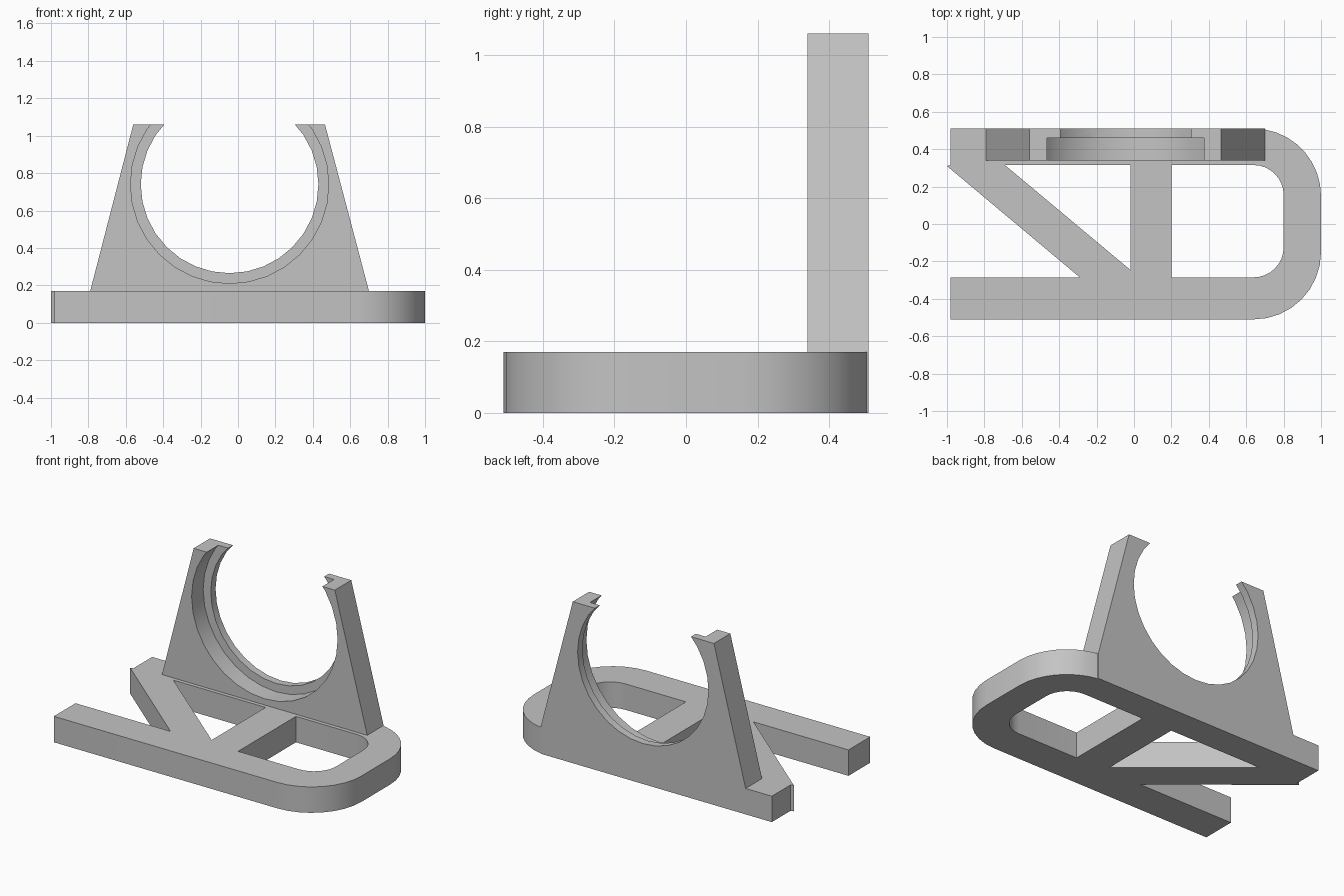
import bpy
import bmesh
from math import cos, sin, radians
from mathutils import Vector

cube = bpy.data.objects.get("Cube")
if cube:
    bpy.data.objects.remove(cube, do_unlink=True)

grey = bpy.data.materials.new("light grey plastic")
grey.use_nodes = True
colour = (0.55, 0.55, 0.55, 1.0)
grey.diffuse_color = colour
grey.node_tree.nodes["Principled BSDF"].inputs["Base Color"].default_value = colour


def arc(cx, cy, r, start, end, steps=8):
    angles = [radians(start + (end - start) * i / steps) for i in range(steps + 1)]
    return [(cx + r * cos(a), cy + r * sin(a)) for a in angles]


def extrude_loops(name, loops, to_3d, depth):
    """Fill outline loops (inner loops become holes) and extrude by depth."""
    bm = bmesh.new()
    edges = []
    for loop in loops:
        verts = [bm.verts.new(to_3d(*p)) for p in loop]
        edges += [bm.edges.new((a, b)) for a, b in zip(verts, verts[1:] + verts[:1])]
    bmesh.ops.triangle_fill(bm, edges=edges, use_beauty=True)
    result = bmesh.ops.extrude_face_region(bm, geom=bm.faces[:], use_keep_orig=True)
    moved = [g for g in result["geom"] if isinstance(g, bmesh.types.BMVert)]
    bmesh.ops.translate(bm, verts=moved, vec=Vector(depth))
    bmesh.ops.recalc_face_normals(bm, faces=bm.faces[:])
    mesh = bpy.data.meshes.new(name)
    bm.to_mesh(mesh)
    bm.free()
    mesh.materials.append(grey)
    obj = bpy.data.objects.new(name, mesh)
    bpy.context.collection.objects.link(obj)
    return obj


def activate(obj):
    bpy.ops.object.select_all(action="DESELECT")
    obj.select_set(True)
    bpy.context.view_layer.objects.active = obj


# Base frame: open bay on one side, rounded end on the other
base_height = 0.17
outline = [(-0.98, -0.51)]
outline += arc(0.64, -0.15, 0.36, -90, 0)
outline += arc(0.64, 0.15, 0.36, 0, 80)
outline += [(0.70, 0.51), (-0.98, 0.51), (-0.98, 0.315), (-1.0, 0.31),
            (-0.29, -0.285), (-0.98, -0.285)]
triangle_hole = [(-0.69, 0.315), (-0.02, 0.315), (-0.02, -0.245)]
rounded_hole = [(0.2, 0.315), (0.2, -0.285)]
rounded_hole += arc(0.64, -0.125, 0.16, -90, 0)
rounded_hole += arc(0.64, 0.155, 0.16, 0, 90)
base = extrude_loops("base_frame", [outline, triangle_hole, rounded_hole],
                     lambda x, y: (x, y, 0), (0, 0, base_height))

# Upright holder: tapered plate
front, step, back = 0.34, 0.46, 0.51
plate = [(-0.79, base_height), (0.70, base_height), (0.465, 1.06), (-0.56, 1.06)]
holder = extrude_loops("upright_holder", [plate],
                       lambda x, z: (x, front, z), (0, back - front, 0))

# Stepped round seat cut through the plate
for name, radius, y0, y1 in (("through_bore", 0.475, front - 0.1, back + 0.1),
                             ("front_recess", 0.53, front - 0.1, step)):
    circle = arc(-0.045, 0.74, radius, 0, 360, 32)[:-1]
    cutter = extrude_loops(name, [circle], lambda x, z: (x, y0, z), (0, y1 - y0, 0))
    cutter.hide_render = True
    cut = holder.modifiers.new(name, "BOOLEAN")
    cut.operation = "DIFFERENCE"
    cut.solver = "EXACT"
    cut.object = cutter
    activate(holder)
    bpy.ops.object.modifier_apply(modifier=cut.name)
    bpy.data.objects.remove(cutter, do_unlink=True)

# Smooth the curved walls, keep the edges crisp
for obj in (base, holder):
    activate(obj)
    bpy.ops.object.shade_smooth_by_angle(angle=radians(30))
